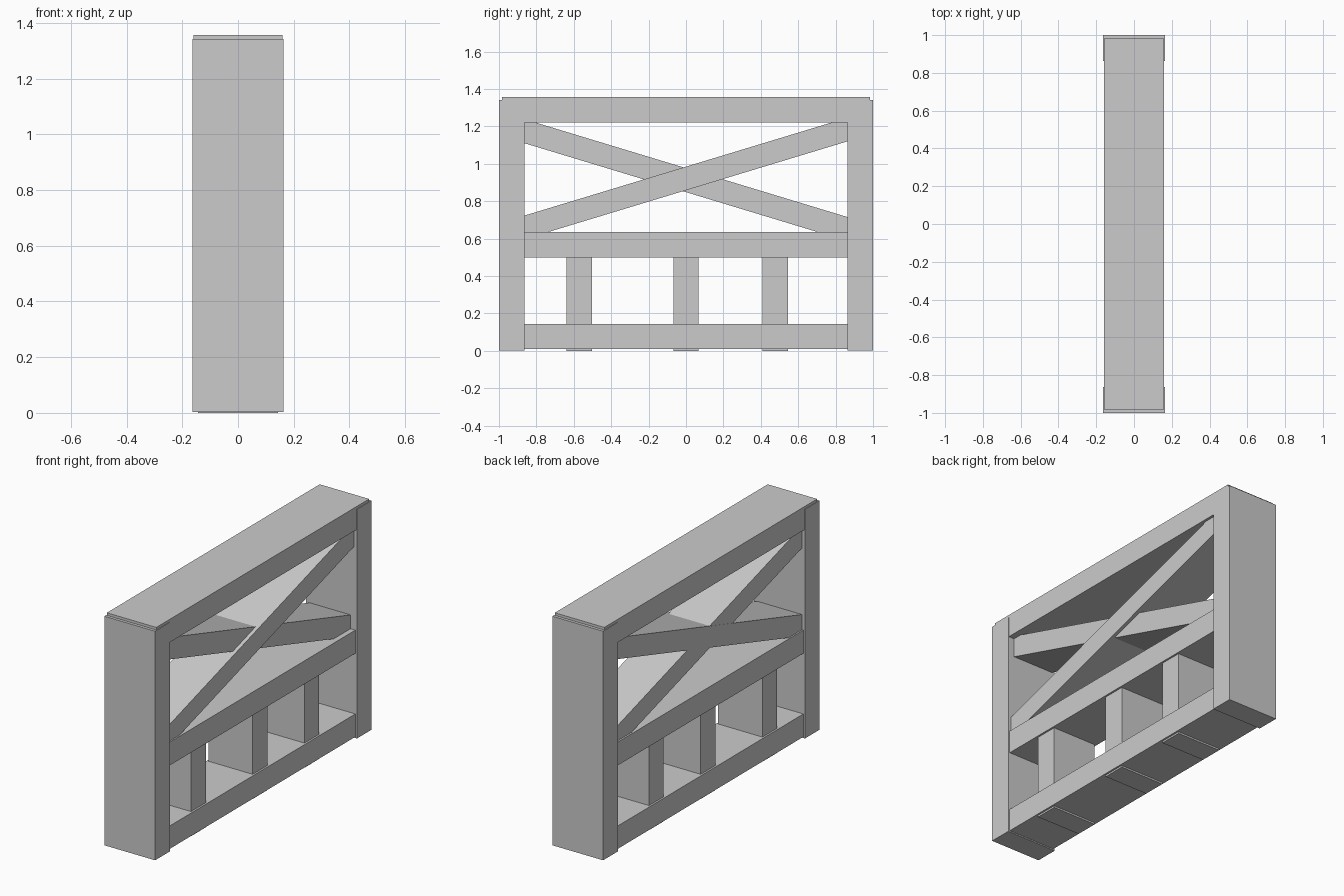
import bpy
import math

default = bpy.data.objects.get("Cube")
if default:
    bpy.data.objects.remove(default, do_unlink=True)

grey = bpy.data.materials.new("plain grey")
grey.use_nodes = True
colour = (0.6, 0.6, 0.6, 1)
grey.diffuse_color = colour
grey.node_tree.nodes["Principled BSDF"].inputs["Base Color"].default_value = colour


def timber(name, x, y, z, tilt=0.0):
    """Box spanning the given (low, high) ranges, tilted about its own x axis."""
    spans = (x, y, z)
    bpy.ops.mesh.primitive_cube_add(size=1, location=[(a + b) / 2 for a, b in spans])
    ob = bpy.context.object
    ob.name = name
    ob.scale = [b - a for a, b in spans]
    ob.rotation_euler.x = tilt
    ob.data.materials.append(grey)
    return ob


# End legs, slightly wider than everything between them
for side, name in ((-1, "front_leg"), (1, "back_leg")):
    timber(name, (-0.164, 0.164), sorted((side * 0.864, side)), (0.003, 1.342))

# Horizontal beams
timber("top_beam", (-0.16, 0.16), (-0.983, 0.983), (1.222, 1.357))
timber("middle_beam", (-0.154, 0.154), (-0.95, 0.95), (0.498, 0.634))
timber("bottom_beam", (-0.154, 0.154), (-0.95, 0.95), (0.01, 0.144))

# Short posts, passing just through the bottom beam
for name, y in (("front_post", -0.57), ("middle_post", 0.0), ("back_post", 0.478)):
    timber(name, (-0.143, 0.143), (y - 0.068, y + 0.068), (0, 0.55))

# Crossed braces, ends buried in the legs
slope = math.atan(0.303)
timber("rising_brace", (-0.145, 0.145), (-0.95, 0.95), (0.861, 0.982), slope)
timber("falling_brace", (-0.144, 0.123), (-0.95, 0.95), (0.851, 0.974), -slope)
